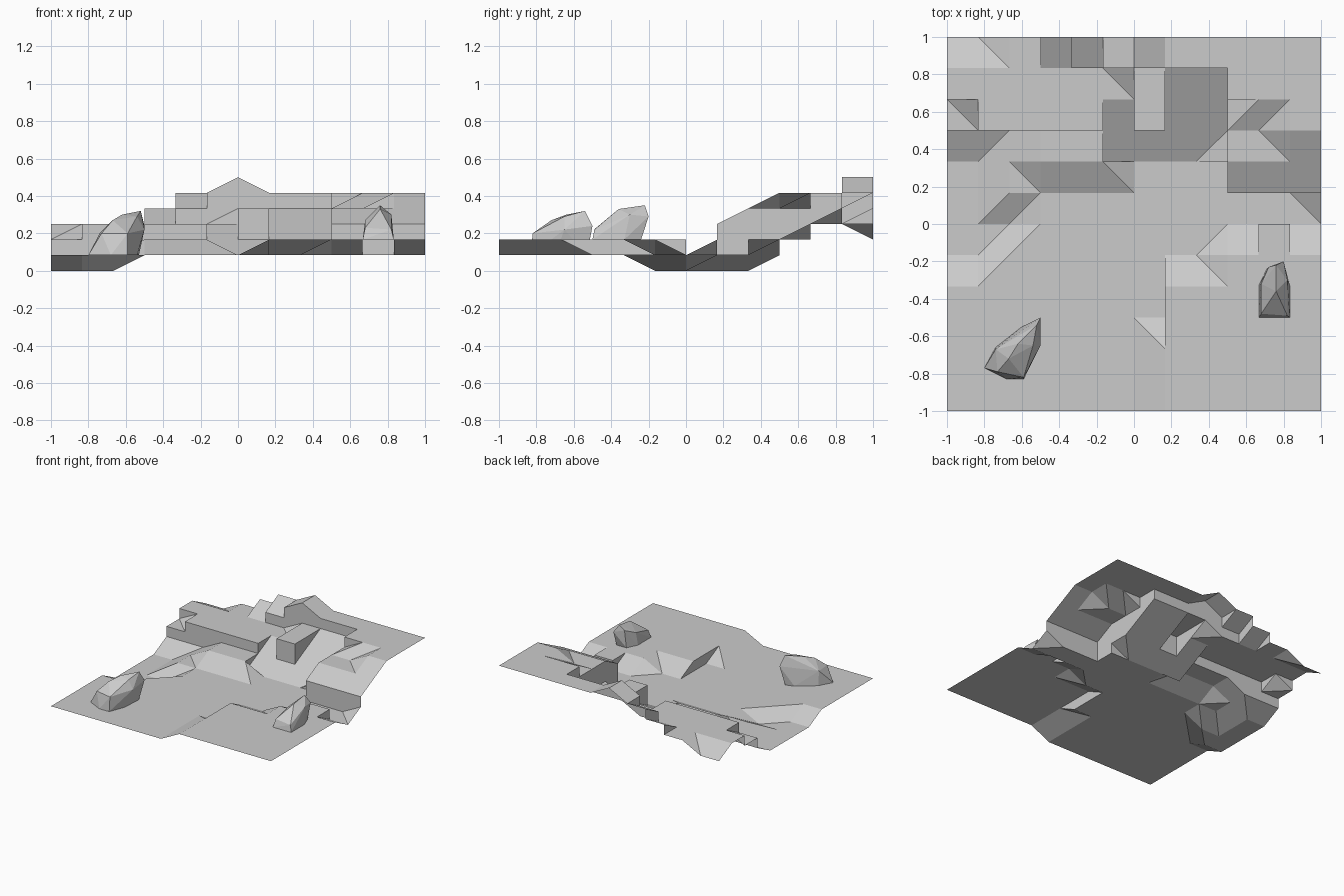
import bpy, bmesh

if "Cube" in bpy.data.objects:
    bpy.data.objects.remove(bpy.data.objects["Cube"])

N, S, Z = 12, 1 / 6, 1 / 12      # tiles per side, tile size, height step
cells = {}                       # (i, j) -> (sw, se, nw, ne, diagonal)


def tile(i, j, sw, se, nw, ne, diag=None):
    cells[i, j] = (sw, se, nw, ne, diag)


def flat(i0, i1, j0, j1, h):
    for i in range(i0, i1):
        for j in range(j0, j1):
            tile(i, j, h, h, h, h)


def ramp_y(i0, i1, j0, south, north, n=1):
    for i in range(i0, i1):
        for k in range(n):
            a = south + (north - south) * k / n
            b = south + (north - south) * (k + 1) / n
            tile(i, j0 + k, a, a, b, b)


def ramp_x(i, j0, j1, west, east):
    for j in range(j0, j1):
        tile(i, j, west, east, west, east)


# valley floor
flat(0, N, 0, N, 1)

# low terrace at front right, with one jutting tile
flat(7, 12, 0, 4, 2)
flat(9, 12, 4, 5, 2)
ramp_x(6, 0, 2, 1, 2)
tile(6, 2, 1, 2, 1, 1, '\\')
ramp_y(7, 8, 4, 2, 1)
tile(8, 4, 2, 2, 1, 2, '\\')
tile(8, 5, 1, 2, 1, 1, '/')
ramp_y(9, 12, 5, 2, 1)
flat(10, 11, 5, 6, 2)

# sunken basin on the left
flat(0, 1, 5, 8, 0)
ramp_y(0, 1, 4, 1, 0)
tile(1, 4, 1, 1, 0, 1, '/')
tile(1, 5, 0, 1, 0, 0, '/')
tile(2, 5, 1, 1, 0, 1, '/')
tile(1, 6, 0, 0, 0, 1, '/')
tile(2, 6, 0, 1, 1, 1, '/')
ramp_x(1, 7, 8, 0, 1)
tile(1, 8, 0, 1, 1, 1, '/')
ramp_y(0, 1, 8, 0, 1)

# bank below the left cliff
tile(2, 7, 1, 1, 1, 2, '\\')
ramp_y(3, 5, 7, 1, 2)
tile(5, 7, 1, 1, 2, 1, '\\')
ramp_x(2, 8, 9, 1, 2)
flat(3, 5, 8, 9, 2)

# left plateau
flat(1, 5, 9, 11, 3)
flat(0, 1, 10, 11, 3)
tile(0, 9, 2, 2, 2, 3, '\\')

# middle steps and block
ramp_y(5, 7, 8, 1, 2)
ramp_y(5, 6, 9, 2, 3)
tile(5, 10, 3, 3, 3, 4, '\\')
flat(6, 7, 9, 11, 4)

# back row: dip, two steps, ridge, high ground
ramp_y(0, 1, 11, 3, 2)
tile(1, 11, 3, 3, 2, 3, '\\')
flat(2, 3, 11, 12, 3)
ramp_y(3, 4, 11, 3, 4)
ramp_y(4, 5, 11, 4, 5)
ramp_x(5, 11, 12, 5, 6)
ramp_x(6, 11, 12, 6, 5)
flat(7, 12, 11, 12, 5)

# long main ramp
ramp_y(7, 9, 8, 1, 4, 3)
tile(8, 8, 1, 2, 2, 2, '/')

# right cliff
flat(9, 12, 9, 11, 5)
ramp_y(9, 12, 7, 3, 4)
flat(9, 11, 8, 9, 4)
tile(10, 8, 4, 4, 4, 5, '\\')
ramp_y(11, 12, 8, 4, 5)
tile(9, 9, 4, 4, 4, 5, '/')
tile(10, 9, 4, 5, 5, 5, '/')
tile(11, 6, 1, 1, 1, 2, '\\')


def finish(bm, name):
    bmesh.ops.remove_doubles(bm, verts=bm.verts, dist=1e-4)
    me = bpy.data.meshes.new(name)
    bm.to_mesh(me)
    bm.free()
    ob = bpy.data.objects.new(name, me)
    bpy.context.collection.objects.link(ob)
    return ob


# terrain surface: tile tops plus walls wherever neighbours differ
bm = bmesh.new()


def face(*pts):
    uniq = list(dict.fromkeys(pts))
    if len(uniq) > 2:
        bm.faces.new([bm.verts.new((-1 + x * S, -1 + y * S, h * Z))
                      for x, y, h in uniq])


for (i, j), (sw, se, nw, ne, d) in cells.items():
    a, b = (i, j, sw), (i + 1, j, se)
    c, e = (i + 1, j + 1, ne), (i, j + 1, nw)
    if d == '/':
        face(a, b, c)
        face(a, c, e)
    elif d:
        face(a, b, e)
        face(b, c, e)
    else:
        face(a, b, c, e)
    if (i + 1, j) in cells:
        o = cells[i + 1, j]
        w = [b, c, (i + 1, j + 1, o[2]), (i + 1, j, o[0])]
        face(*(w if o[0] + o[2] < se + ne else w[::-1]))
    if (i, j + 1) in cells:
        o = cells[i, j + 1]
        w = [c, e, (i, j + 1, o[0]), (i + 1, j + 1, o[1])]
        face(*(w if o[0] + o[1] < nw + ne else w[::-1]))
finish(bm, "terrain")


# boulders: faceted hulls, open underneath
def boulder(name, base, foot, upper):
    bm = bmesh.new()
    for x, y in foot:
        bm.verts.new((x, y, base))
    for p in upper:
        bm.verts.new(p)
    bmesh.ops.convex_hull(bm, input=bm.verts)
    bm.normal_update()
    under = [f for f in bm.faces
             if all(abs(v.co.z - base) < 1e-4 for v in f.verts)]
    bmesh.ops.delete(bm, geom=under, context='FACES')
    finish(bm, name)


boulder("left_boulder", 1 * Z,
        [(-.8, -.77), (-.74, -.66), (-.6, -.55), (-.53, -.53),
         (-.54, -.7), (-.59, -.83), (-.68, -.83)],
        [(-.73, -.79, .2), (-.74, -.67, .2), (-.67, -.72, .27),
         (-.62, -.64, .3), (-.52, -.54, .32), (-.5, -.5, .24),
         (-.5, -.65, .22), (-.54, -.65, .29), (-.59, -.82, .2)])
boulder("right_boulder", 2 * Z,
        [(.667, -.5), (.667, -.33), (.71, -.24), (.8, -.24),
         (.833, -.33), (.833, -.5)],
        [(.68, -.48, .23), (.68, -.32, .27), (.72, -.23, .31),
         (.76, -.36, .33), (.76, -.22, .35), (.8, -.2, .29),
         (.82, -.3, .3), (.82, -.49, .22)])
